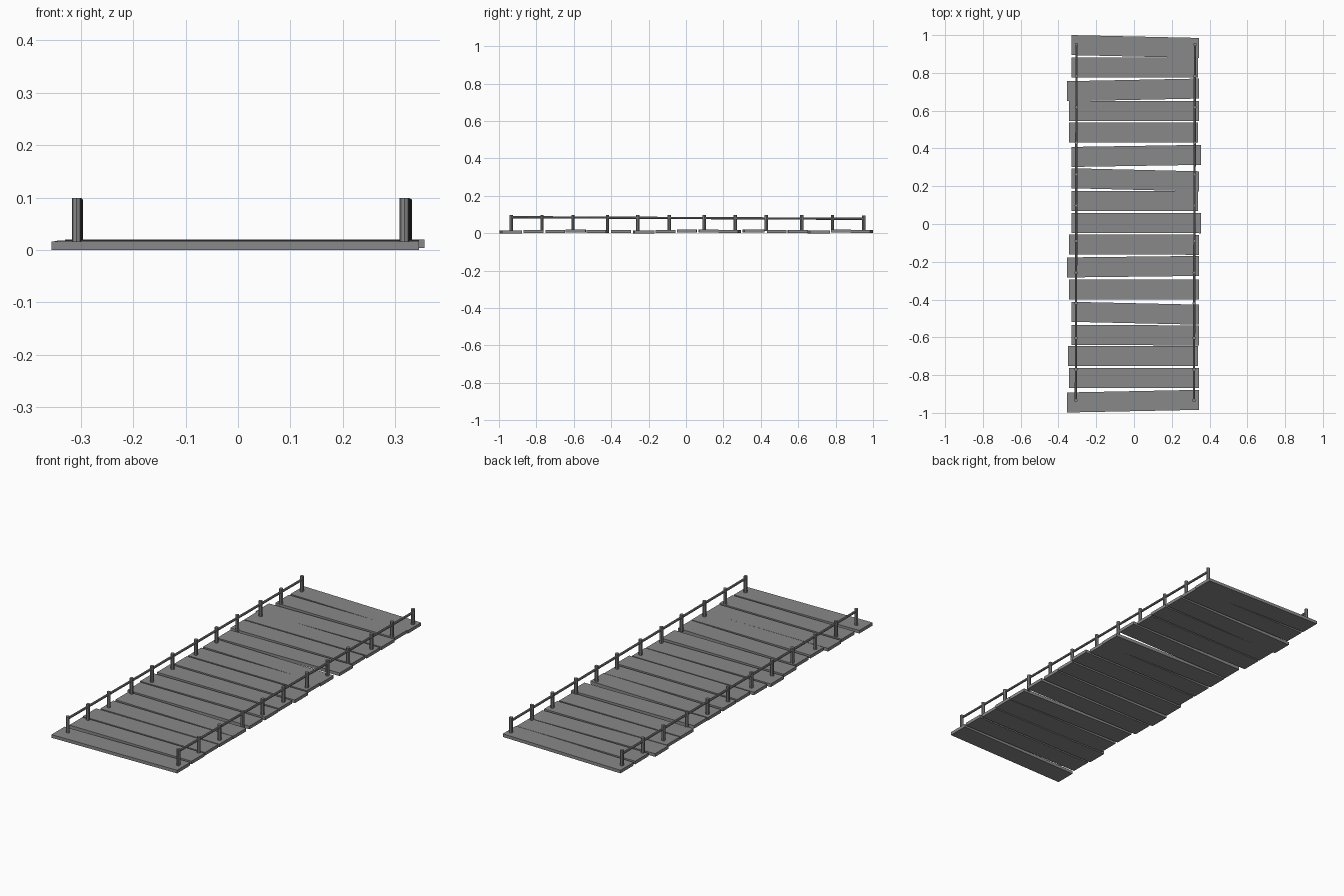
import bpy
import bmesh
from math import atan2
from mathutils import Vector

default = bpy.data.objects.get("Cube")
if default:
    bpy.data.objects.remove(default, do_unlink=True)

wood = bpy.data.materials.new("grey wood")
wood.use_nodes = True
GREY = (0.25, 0.25, 0.25, 1)
wood.diffuse_color = GREY
wood.node_tree.nodes["Principled BSDF"].inputs["Base Color"].default_value = GREY


def finish(bm, name):
    mesh = bpy.data.meshes.new(name)
    bm.to_mesh(mesh)
    bm.free()
    mesh.materials.append(wood)
    obj = bpy.data.objects.new(name, mesh)
    bpy.context.collection.objects.link(obj)
    return obj


def plank(name, left, right, y_left, y_right, base):
    """Board between two ends, slightly skewed across the walkway."""
    bm = bmesh.new()
    bmesh.ops.create_cube(bm, size=1)
    for v in bm.verts:
        y_mid = y_right if v.co.x > 0 else y_left
        v.co = (right if v.co.x > 0 else left,
                y_mid + v.co.y * WIDTH,
                base + (v.co.z + 0.5) * THICK)
    return finish(bm, name)


def rod(name, start, end, radius, sides):
    """Straight round bar from start to end."""
    start, end = Vector(start), Vector(end)
    axis = end - start
    bm = bmesh.new()
    bmesh.ops.create_cone(bm, cap_ends=True, segments=sides, radius1=radius,
                          radius2=radius, depth=axis.length)
    obj = finish(bm, name)
    obj.location = (start + end) / 2
    obj.rotation_euler = axis.to_track_quat("Z", "Y").to_euler()
    return obj


# Deck planks: left end, right end, centre y at each end, underside height
WIDTH, THICK = 0.106, 0.016
PLANKS = [
    (-.33, .345, .947, .932, .002), (-.33, .34, .828, .829, .003),
    (-.355, .345, .703, .717, 0), (-.345, .345, .597, .599, .002),
    (-.345, .34, .485, .485, .002), (-.33, .355, .355, .366, .004),
    (-.33, .345, .242, .226, .002), (-.33, .34, .121, .122, .003),
    (-.33, .355, .006, .004, .004), (-.345, .345, -.108, -.11, .002),
    (-.355, .345, -.23, -.222, 0), (-.345, .345, -.347, -.347, .002),
    (-.33, .345, -.465, -.48, .002), (-.33, .345, -.587, -.59, .003),
    (-.35, .34, -.699, -.699, .001), (-.345, .345, -.815, -.815, .002),
    (-.355, .345, -.945, -.931, 0),
]
for i, spec in enumerate(PLANKS):
    plank(f"deck_plank_{i + 1}", *spec)

# Posts and handrail on both sides
POST_Y = [-.934, -.77, -.604, -.42, -.257, -.09, .098, .263, .43, .618, .783, .95]
for side, x_front, x_back in (("right", -.308, -.304), ("left", .317, .323)):
    def x_at(y):
        return x_front + (x_back - x_front) * (y + 1) / 2

    for i, y in enumerate(POST_Y):
        x = x_at(y)
        rod(f"{side}_post_{i + 1}", (x, y, .012), (x, y, .099 - .003 * (y + 1) / 2), .009, 8)
    y0, y1 = POST_Y[0], POST_Y[-1]
    rod(f"{side}_handrail", (x_at(y0), y0, .086), (x_at(y1), y1, .077), .006, 8)
